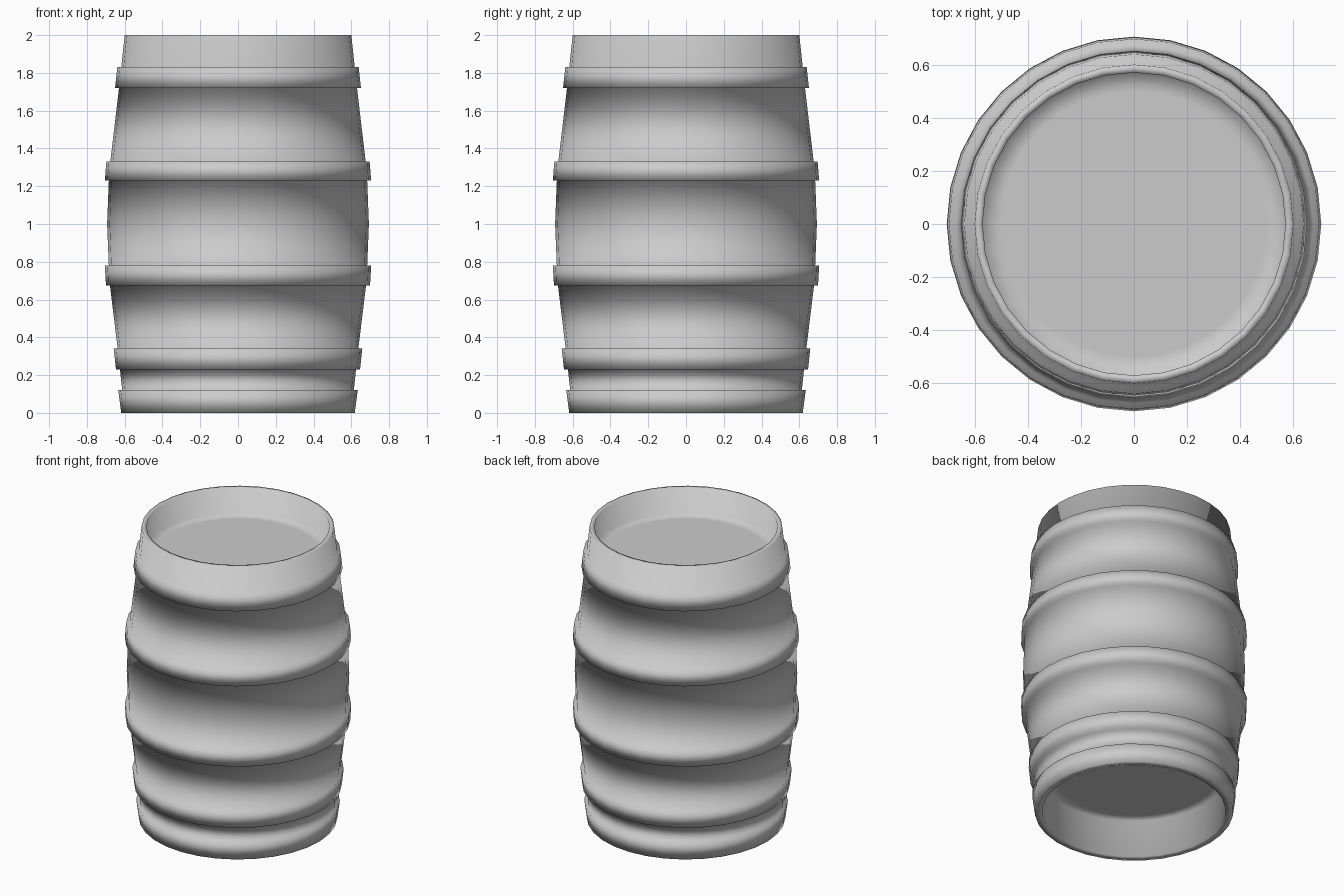
import bpy, bmesh, math

if "Cube" in bpy.data.objects:
    bpy.data.objects.remove(bpy.data.objects["Cube"])

SIDES = 32
HOOPS = [(0.0, 0.12), (0.23, 0.34), (0.675, 0.78), (1.23, 1.33), (1.72, 1.83)]
STAVE = [(0, .597), (.12, .613), (.23, .625), (.34, .637), (.675, .678), (.78, .684),
         (1.0, .693), (1.23, .684), (1.33, .676), (1.72, .63), (1.83, .618), (2, .6)]


def radius(z):
    # stave bulge, interpolated along the side curve
    for (z0, r0), (z1, r1) in zip(STAVE, STAVE[1:]):
        if z <= z1:
            return r0 + (r1 - r0) * (z - z0) / (z1 - z0)


# Outer profile: staves stepped outward at each hoop
outer = []
edges = {z: i for h in HOOPS for i, z in enumerate(h)}
for z, r in STAVE:
    if z in edges:
        pair = [(r, z), (r + 0.021, z)]
        if z == 0:
            pair = pair[1:]
        outer += pair if edges[z] == 0 else pair[::-1]
    else:
        outer.append((r, z))

# Recessed heads at both ends close the profile
bottom = [(.50, .26), (.575, .26), (.57, 0)]
top = [(.57, 2), (.585, 1.82), (.50, 1.82)]
profile = bottom + outer + top

bm = bmesh.new()
rings = []
for r, z in profile:
    rings.append([bm.verts.new((r * math.cos(2 * math.pi * i / SIDES),
                                r * math.sin(2 * math.pi * i / SIDES), z))
                  for i in range(SIDES)])
for a, b in zip(rings, rings[1:]):
    for i in range(SIDES):
        j = (i + 1) % SIDES
        bm.faces.new((a[i], a[j], b[j], b[i]))
bm.faces.new(rings[0][::-1])
bm.faces.new(rings[-1])
bmesh.ops.recalc_face_normals(bm, faces=bm.faces[:])
for f in bm.faces:
    f.smooth = True

mesh = bpy.data.meshes.new("barrel")
bm.to_mesh(mesh)
bm.free()
barrel = bpy.data.objects.new("barrel", mesh)
bpy.context.collection.objects.link(barrel)
